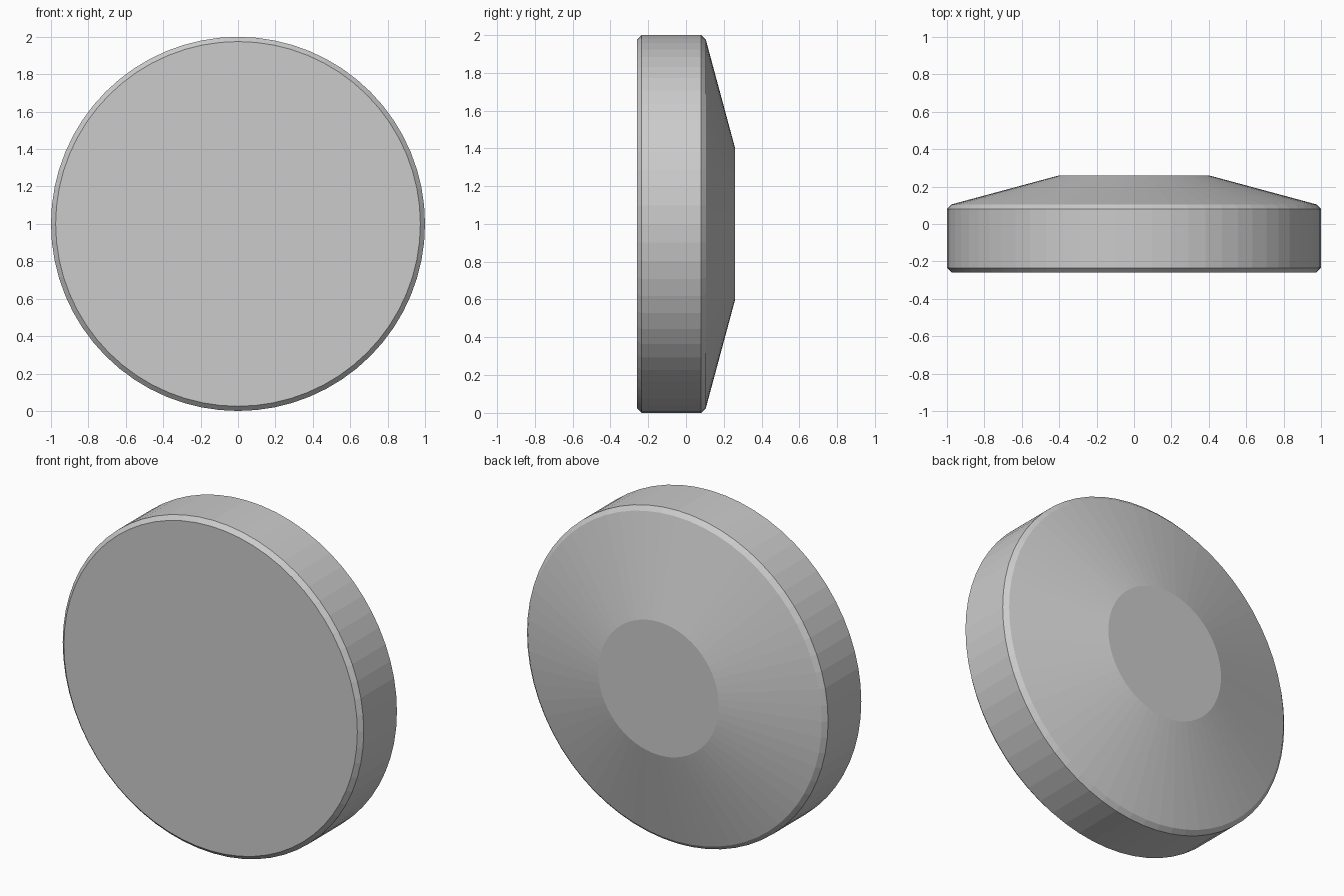
import bpy, bmesh
from math import cos, sin, tau

if "Cube" in bpy.data.objects:
    bpy.data.objects.remove(bpy.data.objects["Cube"])

SIDES = 64
CENTRE_Z = 1.0

# Disc profile as (radius, y): flat front, bevelled rim, shallow cone, flat back
PROFILE = [(0.975, -0.26), (1.0, -0.235), (1.0, 0.08), (0.975, 0.105), (0.40, 0.26)]


def lathe(name, profile):
    bm = bmesh.new()
    rings = [[bm.verts.new((r * cos(tau * i / SIDES), y, CENTRE_Z + r * sin(tau * i / SIDES)))
              for i in range(SIDES)] for r, y in profile]
    for a, b in zip(rings, rings[1:]):
        for i in range(SIDES):
            j = (i + 1) % SIDES
            bm.faces.new((a[i], a[j], b[j], b[i]))
    # End caps
    bm.faces.new(rings[0])
    bm.faces.new(rings[-1])
    bmesh.ops.recalc_face_normals(bm, faces=bm.faces)
    mesh = bpy.data.meshes.new(name)
    bm.to_mesh(mesh)
    bm.free()
    obj = bpy.data.objects.new(name, mesh)
    bpy.context.collection.objects.link(obj)
    return obj


# Round bevelled disc with a conical back
lathe("round_disc", PROFILE)
